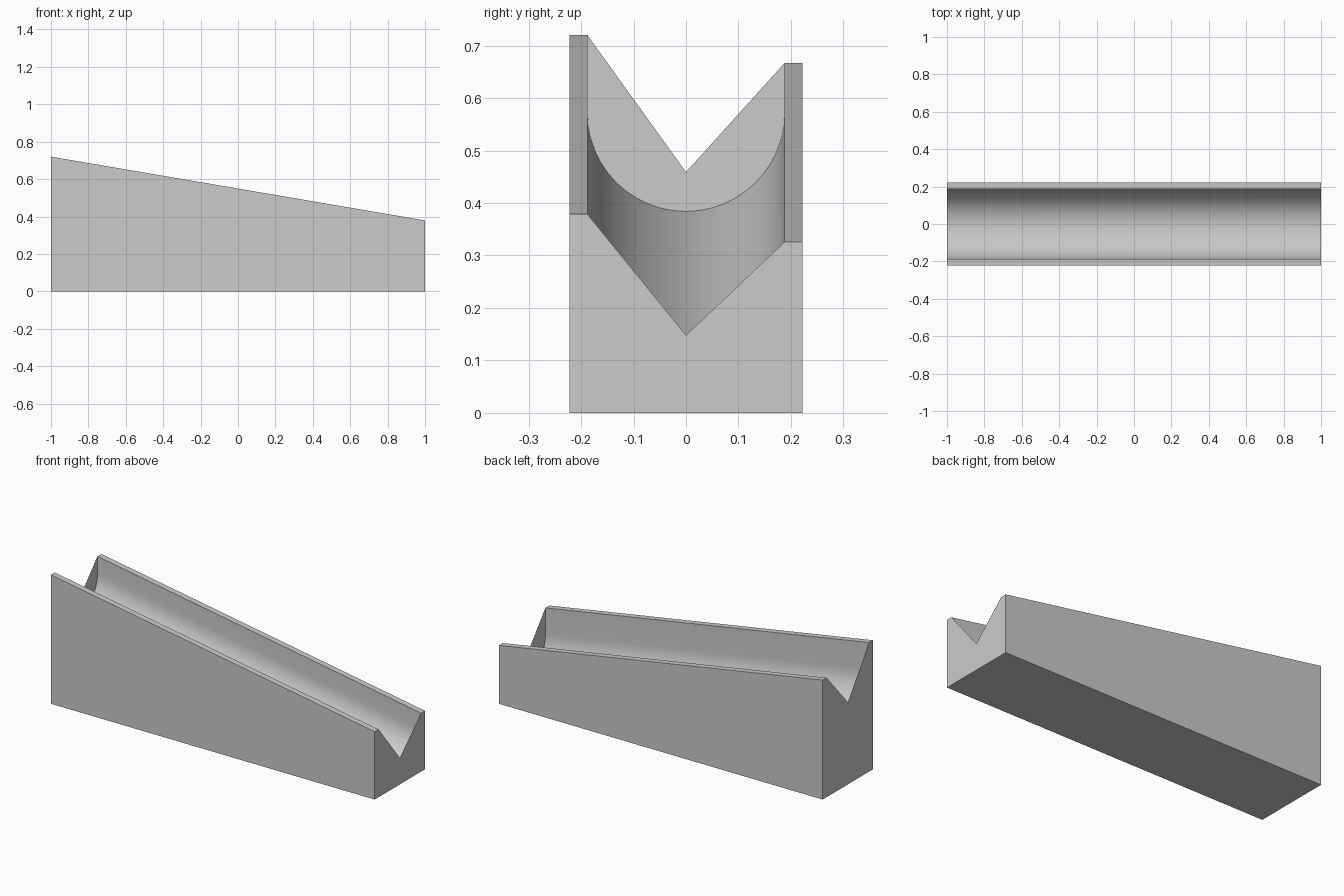
import bpy
import bmesh
import math

cube = bpy.data.objects.get("Cube")
if cube:
    bpy.data.objects.remove(cube, do_unlink=True)

HALF_LENGTH = 1.0
HALF_WIDTH = 0.222
RADIUS = 0.188
FRONT_TOP, BACK_TOP = 0.72, 0.667   # rim heights at the tall end
ARC_CENTRE = 0.572                  # trough centre height at the tall end
DROP = 0.341                        # fall from the tall end to the low end
NOTCH = {-1: 0.459, 1: 0.148}       # lowest point of each end notch
SEGMENTS = 24

grey = bpy.data.materials.new("plain grey")
grey.use_nodes = True
colour = (0.6, 0.6, 0.6, 1)
grey.diffuse_color = colour
grey.node_tree.nodes["Principled BSDF"].inputs["Base Color"].default_value = colour

# Closed cross-section: base, back rim, rounded trough, front rim
profile = [(-HALF_WIDTH, 0), (HALF_WIDTH, 0),
           (HALF_WIDTH, BACK_TOP), (RADIUS, BACK_TOP)]
for i in range(SEGMENTS + 1):
    a = math.pi * i / SEGMENTS
    profile.append((RADIUS * math.cos(a), ARC_CENTRE - RADIUS * math.sin(a)))
profile += [(-RADIUS, FRONT_TOP), (-HALF_WIDTH, FRONT_TOP)]

bm = bmesh.new()


def section(side):
    """Cross-section at one end, lowered at the low end except for the base."""
    fall = DROP if side > 0 else 0
    return [bm.verts.new((side * HALF_LENGTH, y, z - fall if z > 0 else 0))
            for y, z in profile]


# Long sloping surfaces
tall, low = section(-1), section(1)
count = len(profile)
for i in range(count):
    j = (i + 1) % count
    bm.faces.new((tall[i], low[i], low[j], tall[j]))

# End walls with a V notch that stands above the trough floor
for side, ring in ((-1, tall), (1, low)):
    apex = bm.verts.new((side * HALF_LENGTH, 0, NOTCH[side]))
    wall = ring[:4] + [apex] + ring[-2:]
    bm.faces.new(wall if side > 0 else wall[::-1])

# Point the long surfaces outwards
bm.normal_update()
for face in bm.faces:
    if abs(face.normal.x) < 0.9:
        c = face.calc_center_median()
        in_trough = abs(c.y) < RADIUS + 0.001 and c.z > 0.001
        if in_trough:
            axis_z = ARC_CENTRE - DROP / 2
            flip = face.normal.y * c.y + face.normal.z * (min(c.z, axis_z) - axis_z) > 0
        else:
            flip = face.normal.y * c.y < -0.001 or (abs(face.normal.z) > 0.9 and
                                                    (face.normal.z > 0) != (c.z > 0.1))
        if flip:
            face.normal_flip()

mesh = bpy.data.meshes.new("sloped_trough")
bm.to_mesh(mesh)
bm.free()
mesh.materials.append(grey)
trough = bpy.data.objects.new("sloped_trough", mesh)
bpy.context.collection.objects.link(trough)

bpy.context.view_layer.objects.active = trough
trough.select_set(True)
bpy.ops.object.shade_smooth_by_angle(angle=math.radians(30))
